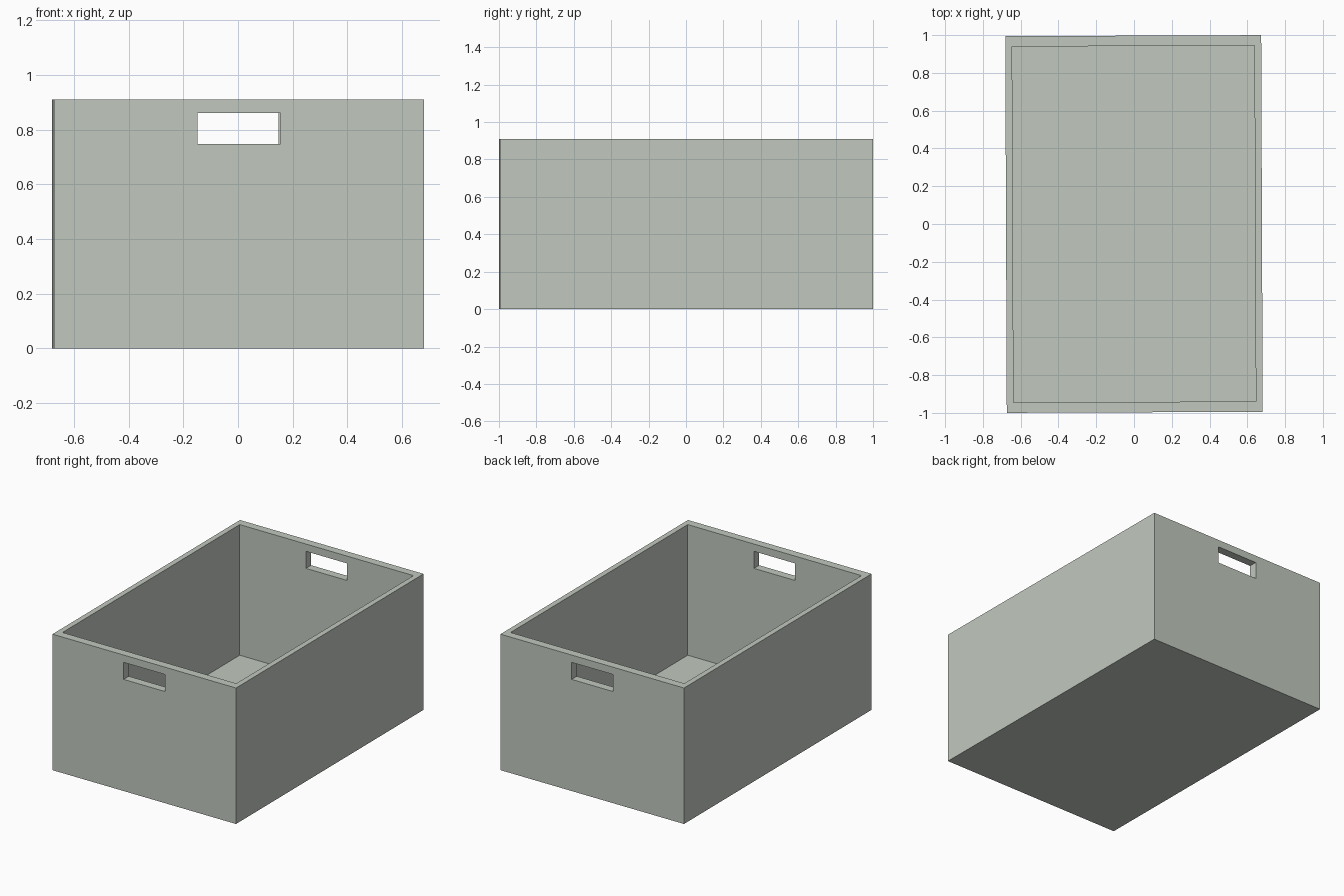
import bpy

# Remove the default object
if "Cube" in bpy.data.objects:
    bpy.data.objects.remove(bpy.data.objects["Cube"], do_unlink=True)

WIDTH, DEPTH, HEIGHT = 1.355, 1.994, 0.91
SIDE_WALL, END_WALL, FLOOR = 0.036, 0.055, 0.036
TWIST = 0.004  # the crate sits very slightly turned

# Single grey-green material
COLOUR = (0.533, 0.578, 0.521, 1.0)
mat = bpy.data.materials.new("grey_green")
mat.use_nodes = True
mat.diffuse_color = COLOUR
mat.node_tree.nodes["Principled BSDF"].inputs["Base Color"].default_value = COLOUR


def block(name, size, z_low):
    """Centred box of the given size standing on z_low."""
    bpy.ops.mesh.primitive_cube_add(size=1, location=(0, 0, z_low + size[2] / 2))
    ob = bpy.context.object
    ob.name = name
    ob.scale = size
    bpy.ops.object.transform_apply(location=True, rotation=False, scale=True)
    ob.data.materials.append(mat)
    return ob


def cut(target, cutter):
    """Subtract the cutter from the target, then discard the cutter."""
    cutter.hide_render = True
    mod = target.modifiers.new(cutter.name, 'BOOLEAN')
    mod.operation = 'DIFFERENCE'
    mod.solver = 'EXACT'
    mod.object = cutter
    bpy.context.view_layer.objects.active = target
    bpy.ops.object.modifier_apply(modifier=mod.name)
    bpy.data.objects.remove(cutter, do_unlink=True)


# Open crate body
crate = block("crate", (WIDTH, DEPTH, HEIGHT), 0)

# Hollow interior
cut(crate, block("cavity_cutter",
                 (WIDTH - 2 * SIDE_WALL, DEPTH - 2 * END_WALL, HEIGHT), FLOOR))

# Hand holes through both end walls
cut(crate, block("hand_hole_cutter", (0.304, DEPTH + 0.2, 0.114), 0.747))

# Slight turn of the whole crate
crate.rotation_euler.z = TWIST
